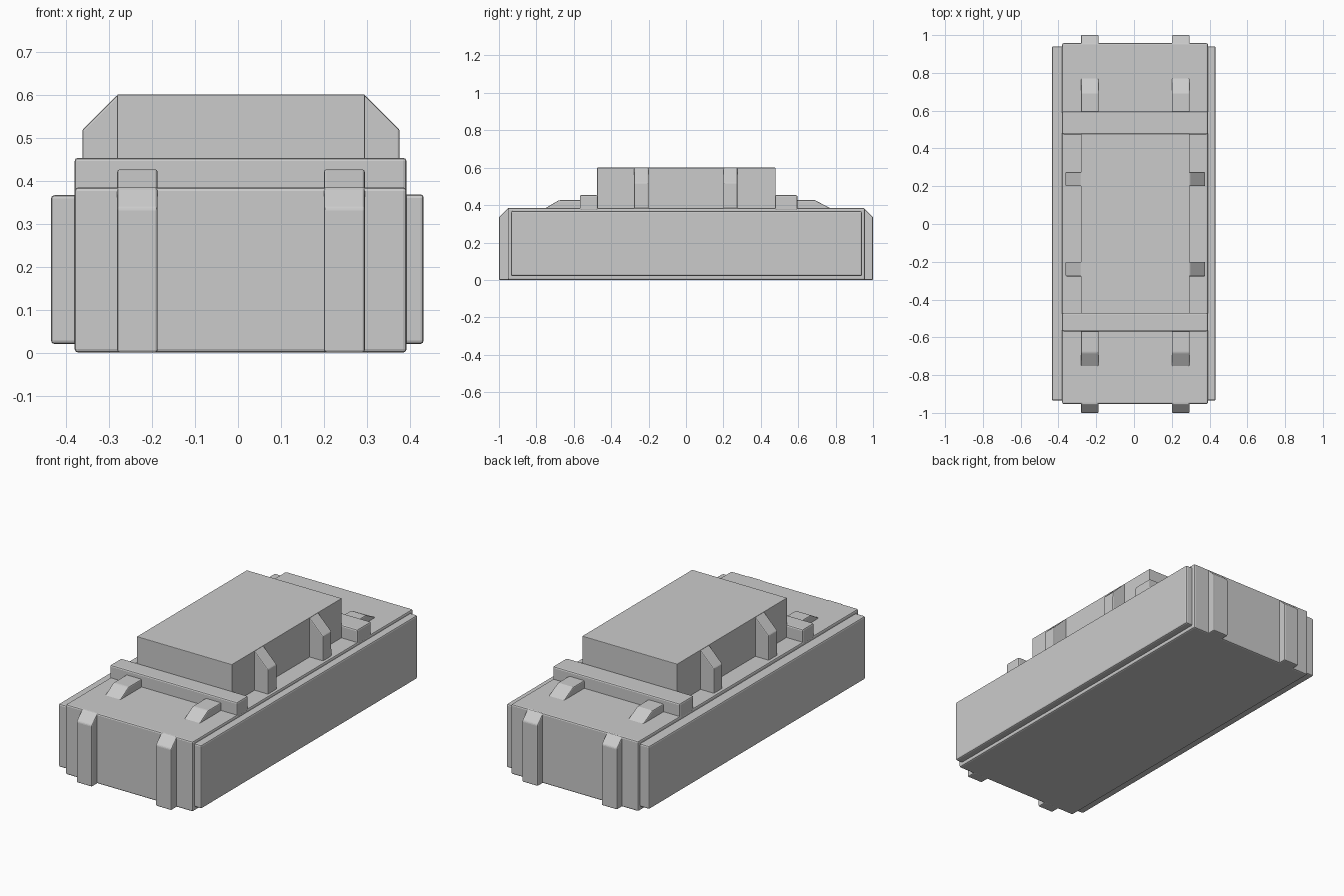
import bpy, bmesh

if "Cube" in bpy.data.objects:
    bpy.data.objects.remove(bpy.data.objects["Cube"])


def prism(name, profile, axis, lo, hi, bevel=0.008):
    """Extrude a closed profile along x (profile is y,z) or y (profile is x,z)."""
    bm = bmesh.new()

    def point(a, z, t):
        return (t, a, z) if axis == 'x' else (a, t, z)

    verts = [bm.verts.new(point(a, z, lo)) for a, z in profile]
    face = bm.faces.new(verts)
    ext = bmesh.ops.extrude_face_region(bm, geom=[face])
    shift = (hi - lo, 0, 0) if axis == 'x' else (0, hi - lo, 0)
    bmesh.ops.translate(bm, vec=shift,
                        verts=[v for v in ext['geom'] if isinstance(v, bmesh.types.BMVert)])
    bmesh.ops.recalc_face_normals(bm, faces=bm.faces)
    mesh = bpy.data.meshes.new(name)
    bm.to_mesh(mesh)
    bm.free()
    obj = bpy.data.objects.new(name, mesh)
    bpy.context.collection.objects.link(obj)
    if bevel:
        mod = obj.modifiers.new("edge_bevel", 'BEVEL')
        mod.width = bevel
        mod.segments = 2
    return obj


def box(name, x0, x1, y0, y1, z0, z1, bevel=0.008):
    return prism(name, [(x0, z0), (x1, z0), (x1, z1), (x0, z1)], 'y', y0, y1, bevel)


# Main case and side panels
box("main_case", -0.38, 0.392, -0.953, 0.957, 0.0, 0.384)
box("left_panel", -0.435, -0.37, -0.935, 0.94, 0.02, 0.366)
box("right_panel", 0.382, 0.432, -0.935, 0.94, 0.02, 0.368)

# Raised top block
box("top_block", -0.281, 0.295, -0.475, 0.478, 0.375, 0.6, 0.002)

# Cross bars at both ends of the block
box("front_cross_bar", -0.38, 0.392, -0.568, -0.47, 0.37, 0.453)
box("back_cross_bar", -0.38, 0.392, 0.475, 0.596, 0.37, 0.453)

# Straps down the end faces, and sloped lugs on the lid
for end, s, bar, flat, tip in (("front", -1, 0.56, 0.68, 0.765),
                               ("back", 1, 0.59, 0.69, 0.785)):
    for side, x0, x1 in (("left", -0.281, -0.187), ("right", 0.2, 0.295)):
        strap = [(0.94, 0.0), (1.0, 0.0), (1.0, 0.336), (0.952, 0.384), (0.94, 0.384)]
        prism(f"{end}_{side}_strap", [(s * y, z) for y, z in strap], 'x', x0, x1, 0.006)
        lug = [(bar, 0.376), (tip, 0.376), (flat, 0.426), (bar, 0.426)]
        prism(f"{end}_{side}_lug", [(s * y, z) for y, z in lug], 'x', x0, x1, 0.006)

# Chamfered clips on the sides of the block
for side, s, inner, outer in (("left", -1, 0.281, 0.362), ("right", 1, 0.295, 0.376)):
    clip = [(inner - 0.01, 0.376), (outer, 0.376), (outer, 0.518),
            (inner, 0.599), (inner - 0.01, 0.599)]
    for end, y0, y1 in (("front", -0.277, -0.2), ("back", 0.2, 0.275)):
        prism(f"{end}_{side}_clip", [(s * x, z) for x, z in clip], 'y', y0, y1, 0.005)
